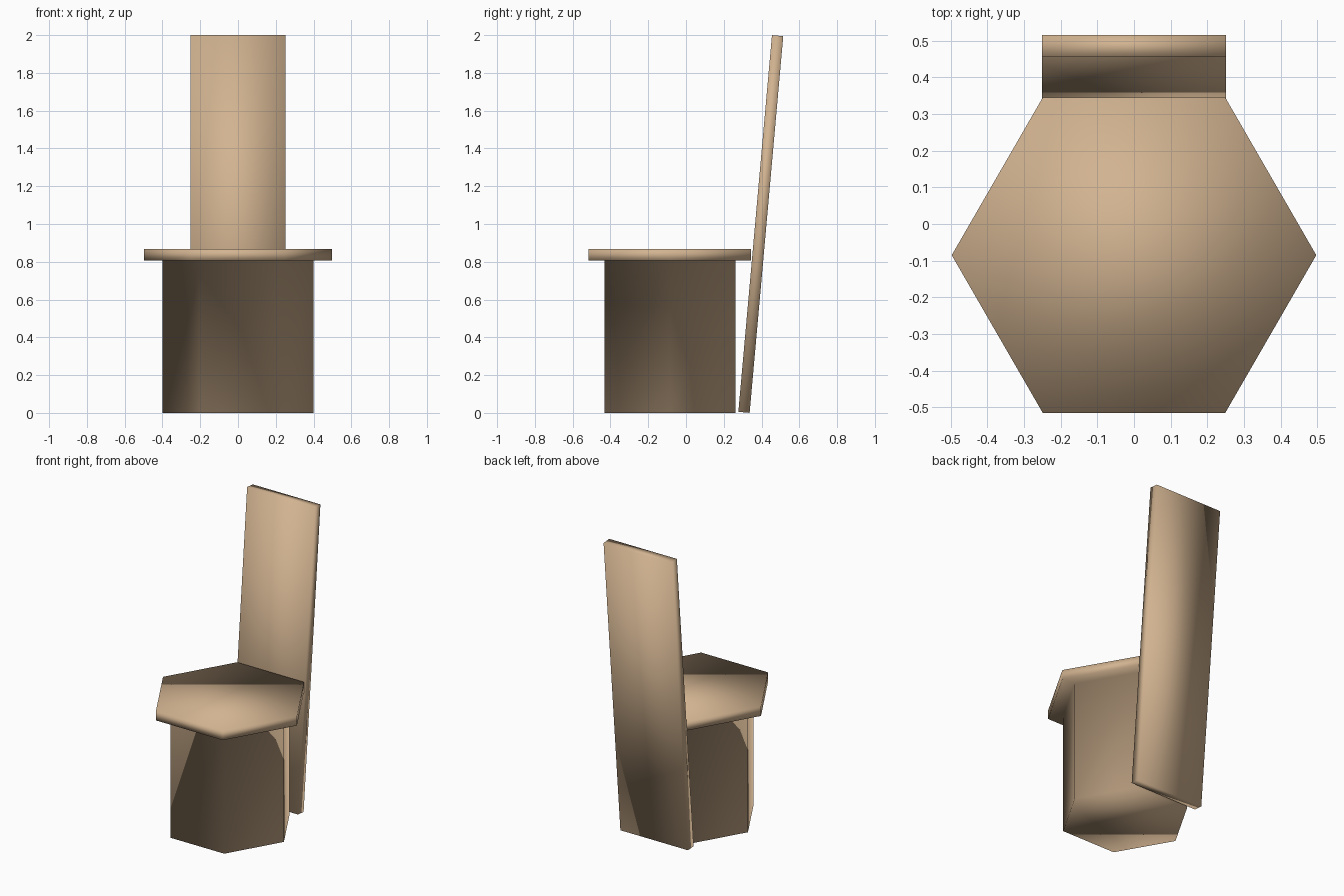
import bpy
import bmesh
from math import radians, pi, cos, sin

if "Cube" in bpy.data.objects:
    bpy.data.objects.remove(bpy.data.objects["Cube"])

wood = bpy.data.materials.new("tan_wood")
wood.diffuse_color = (0.64, 0.45, 0.28, 1)
wood.use_nodes = True
wood.node_tree.nodes["Principled BSDF"].inputs["Base Color"].default_value = wood.diffuse_color


def finish(ob, name):
    ob.name = name
    ob.data.materials.append(wood)
    ob.data.shade_smooth()


# Hexagonal pedestal and overhanging seat, one continuous smooth surface
CY = -0.085
profile = [(0.40, 0.0), (0.40, 0.806), (0.497, 0.806), (0.497, 0.867)]  # radius, z
bm = bmesh.new()
rings = [[bm.verts.new((r * cos(i * pi / 3), CY + r * sin(i * pi / 3), z))
          for i in range(6)] for r, z in profile]
for lo, hi in zip(rings, rings[1:]):
    for i in range(6):
        j = (i + 1) % 6
        bm.faces.new((lo[i], lo[j], hi[j], hi[i]))
bm.faces.new(rings[0][::-1])
bm.faces.new(rings[-1])
bmesh.ops.recalc_face_normals(bm, faces=bm.faces)
mesh = bpy.data.meshes.new("seat_and_base")
bm.to_mesh(mesh)
bm.free()
seat = bpy.data.objects.new("seat_and_base", mesh)
bpy.context.collection.objects.link(seat)
finish(seat, "seat_and_base")

# Tall backrest leaning backwards
bpy.ops.mesh.primitive_cube_add(size=1, location=(0, 0.396, 1.0),
                                rotation=(radians(-5.1), 0, 0))
back = bpy.context.object
back.scale = (0.502, 0.06, 2.002)
bpy.ops.object.transform_apply(location=False, rotation=True, scale=True)
finish(back, "backrest")
